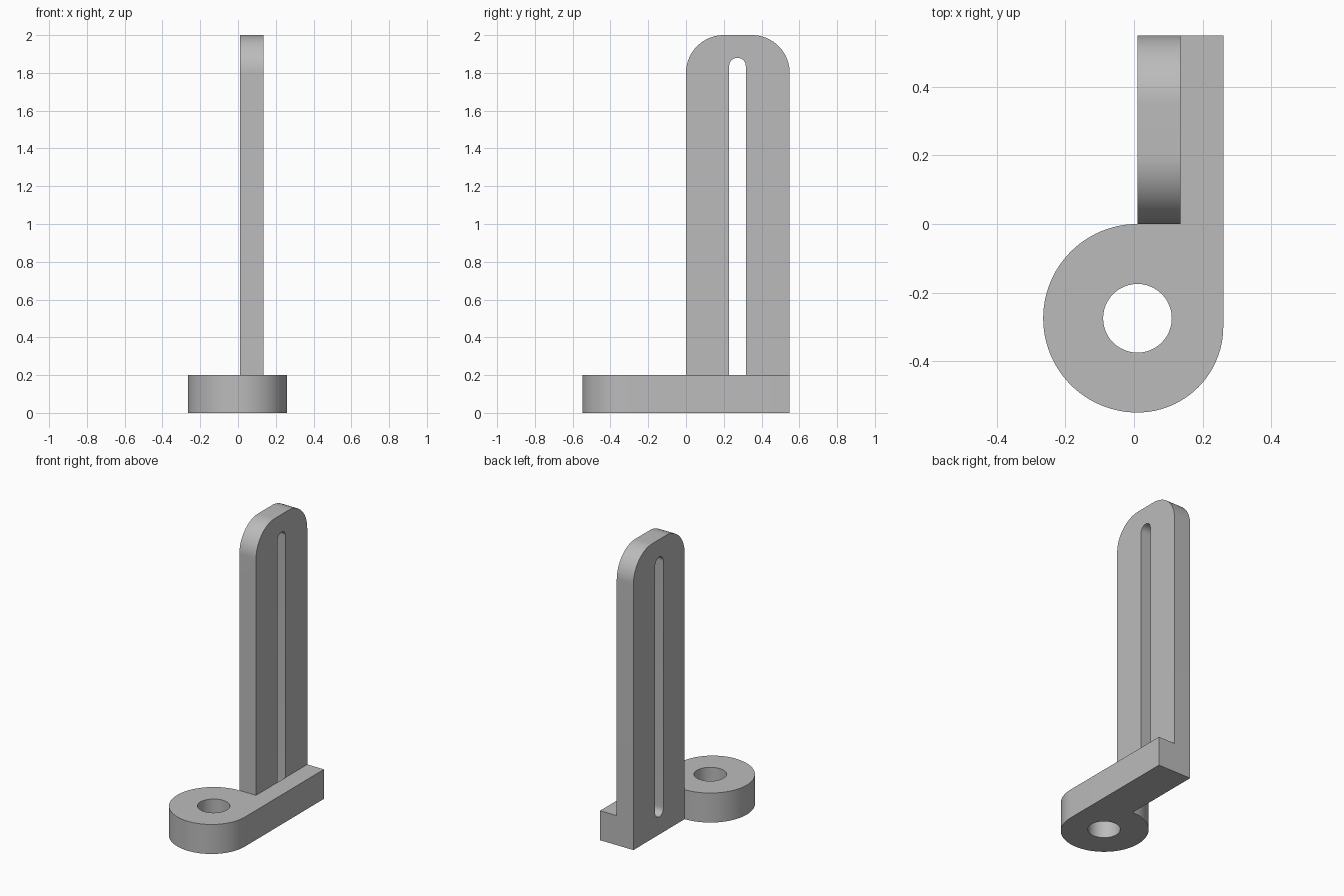
import bpy
import bmesh
from math import radians, cos, sin
from mathutils import Vector

cube = bpy.data.objects.get("Cube")
if cube:
    bpy.data.objects.remove(cube, do_unlink=True)

grey = bpy.data.materials.new("plain grey")
grey.use_nodes = True
colour = (0.5, 0.5, 0.5, 1)
grey.diffuse_color = colour
grey.node_tree.nodes["Principled BSDF"].inputs["Base Color"].default_value = colour


def arc(cx, cy, r, start, end, steps=24):
    angles = [radians(start + (end - start) * i / steps) for i in range(steps + 1)]
    return [(cx + r * cos(a), cy + r * sin(a)) for a in angles]


def extrude(name, points, direction):
    """Solid made by sweeping a closed 3D outline along a direction."""
    bm = bmesh.new()
    face = bm.faces.new([bm.verts.new(p) for p in points])
    swept = bmesh.ops.extrude_face_region(bm, geom=[face])["geom"]
    verts = [g for g in swept if isinstance(g, bmesh.types.BMVert)]
    bmesh.ops.translate(bm, verts=verts, vec=Vector(direction))
    bmesh.ops.recalc_face_normals(bm, faces=bm.faces)
    mesh = bpy.data.meshes.new(name)
    bm.to_mesh(mesh)
    bm.free()
    mesh.materials.append(grey)
    obj = bpy.data.objects.new(name, mesh)
    bpy.context.collection.objects.link(obj)
    return obj


def combine(target, tool, operation):
    mod = target.modifiers.new(operation.title(), "BOOLEAN")
    mod.operation, mod.solver, mod.object = operation, "EXACT", tool
    bpy.context.view_layer.objects.active = target
    bpy.ops.object.modifier_apply(modifier=mod.name)
    bpy.data.objects.remove(tool, do_unlink=True)


left, step, right = 0.01, 0.135, 0.26   # inner face, upright face, foot edge
back, eye_y, mid = 0.549, -0.2745, 0.2725

# Foot: round eye on one side, straight arm running to the back
outline = [(left, back), (right, back)]
outline += arc(left, -0.299, 0.25, 0, -90)
outline += arc(left, eye_y, 0.2745, 270, 90, 48)[1:]
bracket = extrude("bracket", [(x, y, 0) for x, y in outline], (0, 0, 0.2))

# Upright plate with rounded top corners
profile = [(0, 0.1), (back, 0.1)]
profile += arc(back - 0.2, 1.8, 0.2, 0, 90) + arc(0.2, 1.8, 0.2, 90, 180)
upright = extrude("upright", [(left, y, z) for y, z in profile], (step - left, 0, 0))
combine(bracket, upright, "UNION")

# Bolt hole through the eye
hole = extrude("hole_cutter", [(x, y, -0.1) for x, y in arc(left, eye_y, 0.1, 0, 360, 48)[:-1]],
               (0, 0, 0.5))
combine(bracket, hole, "DIFFERENCE")

# Long slot through the upright, ending as a pocket in the foot
slot_r = 0.044
slot_shape = arc(mid, 1.88 - slot_r, slot_r, 0, 180, 16) + arc(mid, 0.12 + slot_r, slot_r, 180, 360, 16)
slot = extrude("slot_cutter", [(-0.1, y, z) for y, z in slot_shape], (step + 0.101, 0, 0))
combine(bracket, slot, "DIFFERENCE")

# Smooth curved walls, sharp edges
bpy.ops.object.select_all(action="DESELECT")
bracket.select_set(True)
bpy.context.view_layer.objects.active = bracket
bpy.ops.object.shade_smooth_by_angle(angle=radians(30))
